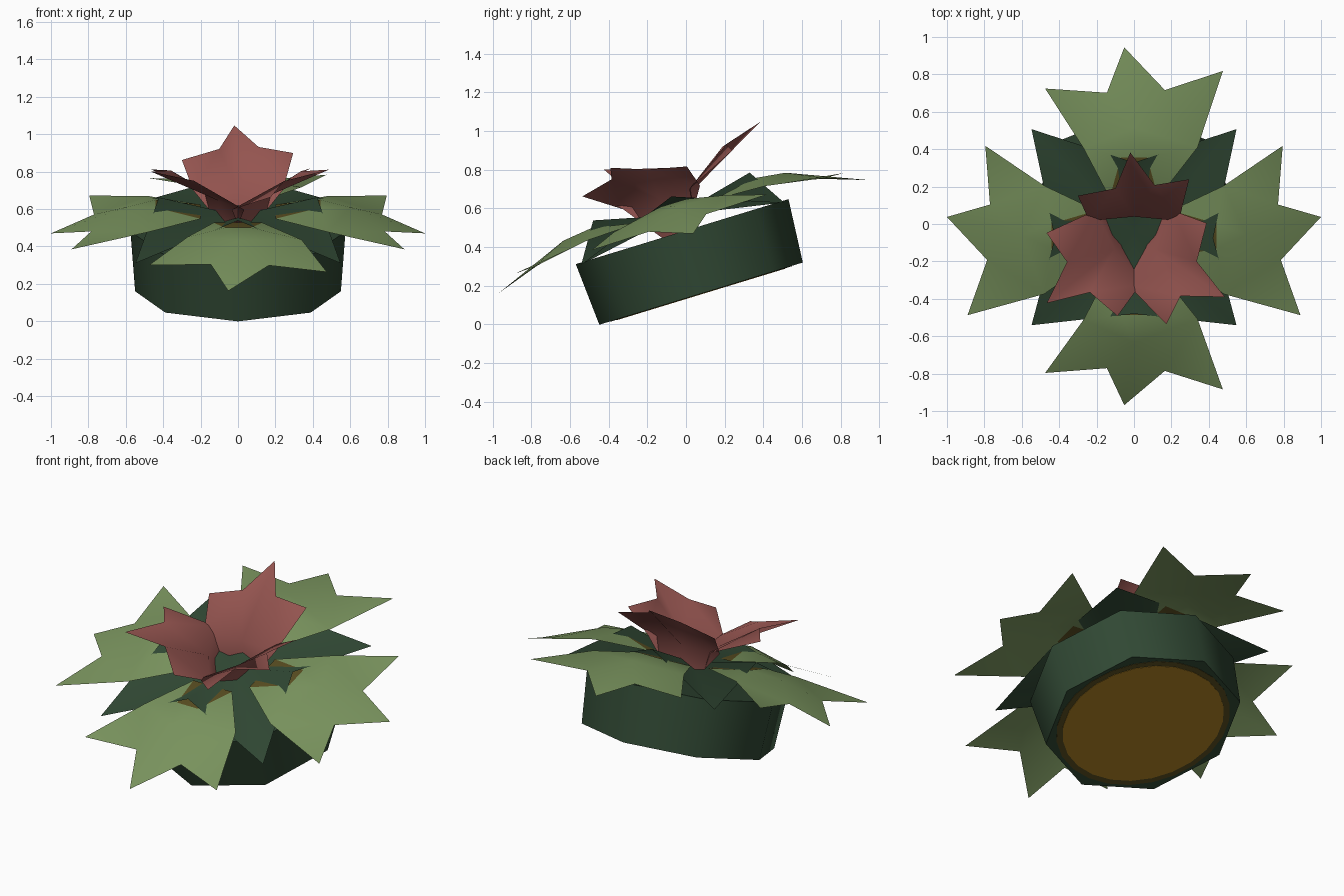
import bpy, bmesh, math
from mathutils import Matrix, Vector

cube = bpy.data.objects.get("Cube")
if cube:
    bpy.data.objects.remove(cube, do_unlink=True)


def material(name, rgb):
    mat = bpy.data.materials.new(name)
    mat.use_nodes = True
    mat.diffuse_color = (*rgb, 1)
    mat.node_tree.nodes["Principled BSDF"].inputs["Base Color"].default_value = (*rgb, 1)
    return mat


DARK = material("dark green", (0.03, 0.065, 0.034))
LEAF = material("leaf green", (0.19, 0.29, 0.11))
PINK = material("dusty pink", (0.30, 0.09, 0.08))
GOLD = material("golden yellow", (0.42, 0.22, 0.016))
OLIVE = material("olive brown", (0.10, 0.075, 0.015))

# The whole flower leans forward about the rim centre of its cup
TILT = Matrix.Translation((0, -0.02, 0.48)) @ Matrix.Rotation(math.radians(17), 4, "X")
CUP_DEPTH = 0.335


def finish(name, bm, mats, angle=60):
    bm.transform(TILT)
    mesh = bpy.data.meshes.new(name)
    bm.to_mesh(mesh)
    bm.free()
    for mat in mats:
        mesh.materials.append(mat)
    obj = bpy.data.objects.new(name, mesh)
    bpy.context.collection.objects.link(obj)
    bpy.ops.object.select_all(action="DESELECT")
    obj.select_set(True)
    bpy.context.view_layer.objects.active = obj
    bpy.ops.object.shade_smooth_by_angle(angle=math.radians(angle))
    return obj


def sheet(name, points, faces, mats, transform, first_face_mat=0):
    bm = bmesh.new()
    verts = [bm.verts.new(p) for p in points]
    for i, f in enumerate(faces):
        face = bm.faces.new([verts[k] for k in f])
        face.material_index = first_face_mat if i == 0 else 0
    bm.transform(transform)
    bmesh.ops.recalc_face_normals(bm, faces=bm.faces)
    # Thin sheets face upwards
    if sum((f.normal.z * f.calc_area() for f in bm.faces)) < 0:
        bmesh.ops.reverse_faces(bm, faces=bm.faces)
    return finish(name, bm, mats)


def cone(name, sides, low, high, z_low, z_high, mat):
    bm = bmesh.new()
    bmesh.ops.create_cone(bm, cap_ends=True, segments=sides, radius1=low, radius2=high,
                          depth=z_high - z_low,
                          matrix=Matrix.Translation((0, 0, (z_low + z_high) / 2)))
    return finish(name, bm, [mat])


# Eight-sided cup with painted discs underneath
cone("cup", 8, 0.55, 0.575, -CUP_DEPTH, 0, DARK)
cone("cup_base_ring", 24, 0.49, 0.49, -CUP_DEPTH - 0.002, -CUP_DEPTH, OLIVE)
cone("cup_base_disc", 24, 0.455, 0.455, -CUP_DEPTH - 0.004, -CUP_DEPTH, GOLD)

# Four-cornered collar leaf, drooping at its corners
collar = [(0, 0, 0.09)]
for i in range(4):
    mid, corner = math.radians(90 * i), math.radians(90 * i + 45)
    collar.append((0.423 * math.cos(mid), 0.423 * math.sin(mid), 0.19))
    collar.append((0.775 * math.cos(corner), 0.775 * math.sin(corner), -0.01))
collar_faces = [(0, i, i % 8 + 1) for i in range(1, 9)]
sheet("collar_leaf", collar, collar_faces, [DARK], Matrix.Identity(4))

# Outer leaves: brown root, then a lopsided three-pointed blade
leaf = [
    (0.20, 0.13, 0.11), (0.20, -0.13, 0.11), (0.44, -0.07, 0.155), (0.44, 0.07, 0.155),
    (0.48, 0.27, 0.115), (0.795, 0.475, 0.055), (0.77, 0.145, 0.05),
    (1.0, 0.052, -0.027), (0.785, -0.165, 0.05), (0.89, -0.475, 0.045),
    (0.48, -0.34, 0.10), (0.60, 0, 0.135),
]
leaf_faces = [
    (0, 1, 2, 3), (0, 3, 4), (1, 10, 2), (2, 11, 3), (3, 11, 4), (11, 6, 4), (4, 6, 5),
    (11, 7, 6), (11, 8, 7), (11, 10, 8), (10, 9, 8), (2, 10, 11),
]
quarter = Matrix.Rotation(math.pi / 2, 4, "Z")
flip_x = Matrix.Scale(-1, 4, Vector((1, 0, 0)))
flip_y = Matrix.Scale(-1, 4, Vector((0, 1, 0)))
placements = {
    "left_leaf": Matrix.Identity(4), "right_leaf": flip_x,
    "back_leaf": quarter, "front_leaf": flip_y @ quarter,
}
for name, place in placements.items():
    sheet(name, leaf, leaf_faces, [LEAF, OLIVE], place, 1)

# Three upright petals around the centre
petal = [
    (0.08, 0.08, 0), (0.08, -0.08, 0), (0.10, -0.24, 0.20), (0.37, -0.295, 0.325),
    (0.35, -0.11, 0.365), (0.55, 0.02, 0.424), (0.33, 0.10, 0.36),
    (0.275, 0.30, 0.315), (0.10, 0.24, 0.20), (0.12, 0, 0.19),
]
petal_faces = [(0, 1, 9), (1, 2, 9), (2, 3, 4), (2, 4, 9), (4, 5, 9),
               (5, 6, 9), (6, 8, 9), (6, 7, 8), (8, 0, 9)]
for name, turn in (("back_petal", 90), ("left_petal", -30), ("right_petal", 210)):
    sheet(name, petal, petal_faces, [PINK], Matrix.Rotation(math.radians(turn), 4, "Z"))
